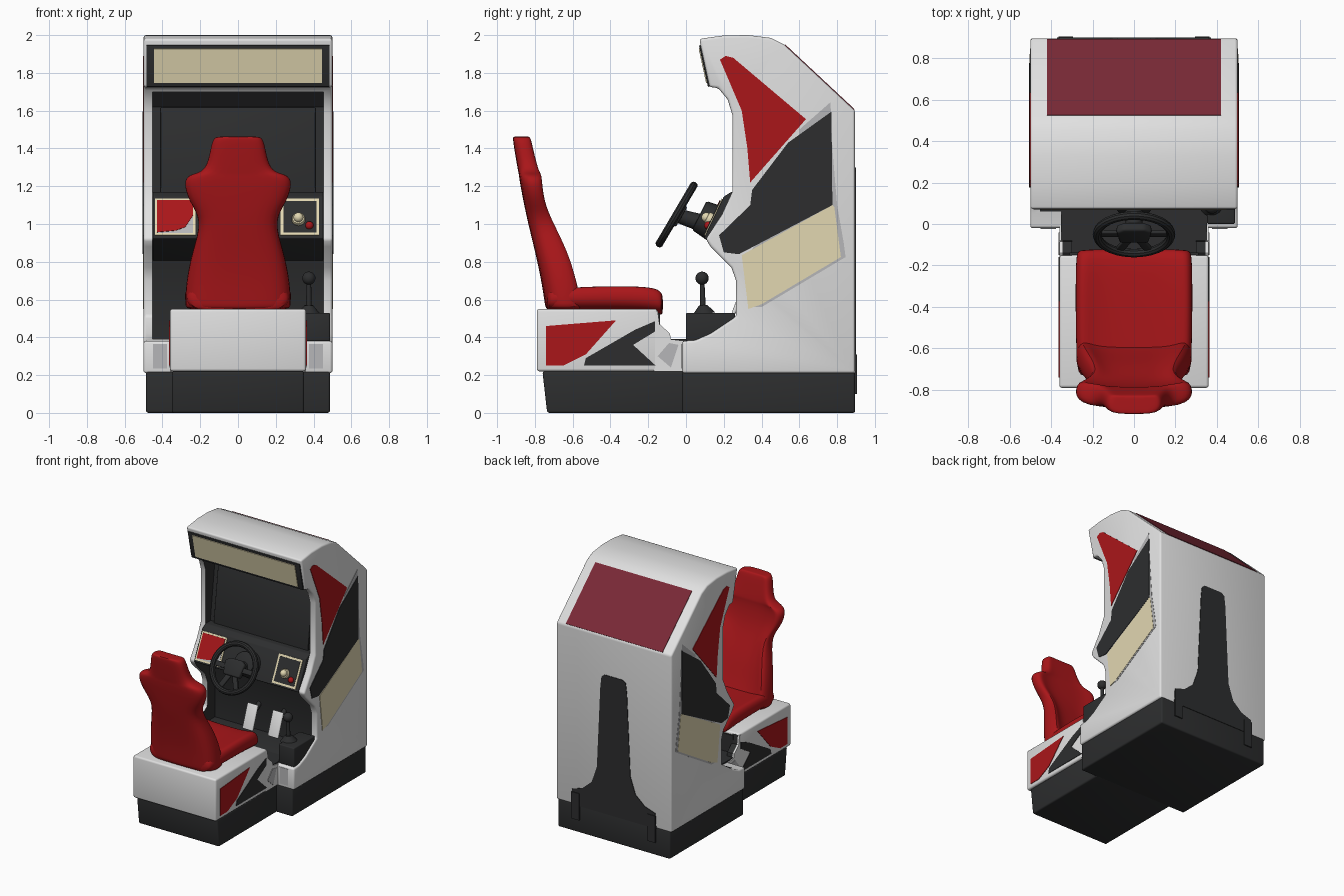
import bpy, bmesh, math
from mathutils import Vector, Matrix

cube = bpy.data.objects.get("Cube")
if cube:
    bpy.data.objects.remove(cube, do_unlink=True)


def material(name, rgb):
    m = bpy.data.materials.new(name)
    m.use_nodes = True
    m.diffuse_color = (*rgb, 1)
    bsdf = next(n for n in m.node_tree.nodes if n.type == 'BSDF_PRINCIPLED')
    bsdf.inputs["Base Color"].default_value = (*rgb, 1)
    bsdf.inputs["Roughness"].default_value = 0.6
    return m


white = material("white", (0.75, 0.75, 0.75))
black = material("black", (0.026, 0.027, 0.028))
red = material("red", (0.40, 0.008, 0.010))
tan = material("tan", (0.76, 0.68, 0.44))
grey = material("grey", (0.47, 0.47, 0.48))
maroon = material("maroon", (0.19, 0.022, 0.037))

X, Y, Z = Vector((1, 0, 0)), Vector((0, 1, 0)), Vector((0, 0, 1))
parts = []


def finish(bm, name, mat):
    bmesh.ops.recalc_face_normals(bm, faces=bm.faces)
    me = bpy.data.meshes.new(name)
    bm.to_mesh(me)
    bm.free()
    me.materials.append(mat)
    ob = bpy.data.objects.new(name, me)
    bpy.context.collection.objects.link(ob)
    parts.append(ob)
    return ob


def bevel(ob, width, segments=3):
    if width:
        m = ob.modifiers.new("bevel", 'BEVEL')
        m.width, m.segments, m.limit_method = width, segments, 'ANGLE'
    return ob


def slab(name, pts, mat, origin, u, v, depth, round_edge=0):
    """Outline in the (u, v) plane, extruded along u x v."""
    bm = bmesh.new()
    o, n = Vector(origin), u.cross(v).normalized()
    face = bm.faces.new([bm.verts.new(o + u * a + v * b) for a, b in pts])
    ext = bmesh.ops.extrude_face_region(bm, geom=[face])["geom"]
    bmesh.ops.translate(bm, vec=n * depth, verts=[g for g in ext if isinstance(g, bmesh.types.BMVert)])
    return bevel(finish(bm, name, mat), round_edge)


def prism(name, pts, mat, x0, x1, round_edge=0):
    return slab(name, pts, mat, (x0, 0, 0), Y, Z, x1 - x0, round_edge)


def rect(a0, b0, a1, b1):
    return [(a0, b0), (a1, b0), (a1, b1), (a0, b1)]


def cone(name, p0, p1, r0, r1, mat, sides=24, round_edge=0):
    p0, p1 = Vector(p0), Vector(p1)
    d = p1 - p0
    bm = bmesh.new()
    bmesh.ops.create_cone(bm, cap_ends=True, segments=sides, radius1=r0, radius2=r1, depth=d.length,
                          matrix=Matrix.Translation((p0 + p1) / 2) @ Z.rotation_difference(d).to_matrix().to_4x4())
    return bevel(finish(bm, name, mat), round_edge, 2)


def ball(name, centre, r, mat):
    bm = bmesh.new()
    bmesh.ops.create_uvsphere(bm, u_segments=20, v_segments=12, radius=r, matrix=Matrix.Translation(centre))
    return finish(bm, name, mat)


def loft(name, rows, mat, upright):
    """Padded shape; each row: station, half width, rear, front centre, front edge."""
    bm, rings = bmesh.new(), []
    for s, w, b, fc, fe in rows:
        ring = [(-.88, b), (0, b), (.88, b), (1, (b + fe) / 2), (.9, fe),
                (.62, fc), (0, fc), (-.62, fc), (-.9, fe), (-1, (b + fe) / 2)]
        rings.append([bm.verts.new((k * w, v, s) if upright else (k * w, s, v)) for k, v in ring])
    for a, b in zip(rings, rings[1:]):
        for i in range(len(a)):
            j = (i + 1) % len(a)
            bm.faces.new((a[i], a[j], b[j], b[i]))
    bm.faces.new(rings[0])
    bm.faces.new(rings[-1])
    ob = finish(bm, name, mat)
    ob.modifiers.new("smooth", 'SUBSURF').levels = 2
    return ob


# Cabinet shell, hollowed by a hidden cutter that leaves black inner walls
shell = prism("cabinet_shell", [
    (-.02, .21), (.895, .21), (.895, 1.6), (.52, 1.95), (.45, 1.985), (.33, 2), (.2, 1.998), (.07, 1.98),
    (.125, 1.725), (.17, 1.72), (.22, 1.66), (.245, 1.58), (.245, 1.17), (.19, 1.05), (.105, .92),
    (.13, .88), (.24, .77), (.265, .7), (.265, .51), (.13, .42), (.05, .385), (-.02, .38)], white, -.5, .5, .014)
cutter = prism("recess_cutter", [
    (-.2, .39), (.36, .39), (.36, .78), (.3, .9), (.3, 1.15), (.36, 1.62), (.29, 1.70), (-.2, 1.70)],
    black, -.452, .452)
cutter.hide_render = True
cut = shell.modifiers.new("recess", 'BOOLEAN')
cut.object, cut.operation, cut.solver, cut.material_mode = cutter, 'DIFFERENCE', 'EXACT', 'TRANSFER'

# Plinths
prism("rear_plinth", rect(-.02, 0, .895, .22), black, -.487, .487, .012)
prism("front_plinth", [(-.735, 0), (0, 0), (0, .22), (-.76, .22)], black, -.35, .35, .012)

# Illuminated header, roof panel, screen
head_v = Vector((0, -.055, .255)).normalized()
slab("header_frame", rect(-.485, 0, .485, .225), black, (0, .128, 1.728), X, head_v, .012, .004)
slab("header_panel", rect(-.445, .022, .445, .208), tan, (0, .116, 1.725), X, head_v, .005)
slope = Vector((0, .375, -.35)).normalized()
slab("roof_panel", rect(-.42, .003, .42, .505), maroon, (0, .52, 1.95), X, slope, .004)
screen_v = Vector((0, .06, .47)).normalized()
slab("screen_bezel", rect(-.41, .0, .41, .46), black, (0, .295, 1.16), X, screen_v, .015, .005)

# Dashboard with two instrument panels
prism("dashboard", [(.095, .925), (.36, .8), (.36, 1.17), (.24, 1.17), (.2, 1.145)], black, -.452, .452, .006)
dash_v = Vector((0, .105, .22)).normalized()


def dash(name, pts, mat, lift, depth):
    slab(name, pts, mat, Vector((0, .095, .925)) + X.cross(dash_v) * lift, X, dash_v, depth)


dash("left_panel_border", rect(-.44, .015, -.225, .23), tan, 0, .006)
dash("left_panel_grey", rect(-.428, .027, -.237, .218), grey, .006, .003)
dash("left_panel_red", [(-.428, .03), (-.33, .04), (-.28, .06), (-.237, .13), (-.237, .218), (-.428, .218)],
     red, .009, .003)
dash("right_panel_border", rect(.225, .015, .43, .23), tan, 0, .006)
dash("right_panel_face", rect(.24, .03, .415, .215), black, .006, .003)
cone("key_barrel", (.32, .135, 1.02), (.32, .11, 1.033), .036, .034, tan, 20, .005)
ball("tan_knob", (.32, .108, 1.035), .026, tan)
ball("red_button", (.378, .118, .992), .022, red)

# Steering wheel, built flat and then tilted
tilt = Matrix.Translation((0, -.05, 1.05)) @ Matrix.Rotation(math.radians(59.5), 4, 'X')
bm = bmesh.new()
N, M, R, r = 40, 10, .178, .021
rim = [[bm.verts.new(((R + r * math.cos(q)) * math.cos(p), (R + r * math.cos(q)) * math.sin(p), r * math.sin(q)))
        for q in [math.tau * j / M for j in range(M)]] for p in [math.tau * i / N for i in range(N)]]
for i in range(N):
    for j in range(M):
        a, b, k = rim[i], rim[(i + 1) % N], (j + 1) % M
        bm.faces.new((a[j], b[j], b[k], a[k]))
finish(bm, "steering_wheel_rim", black).matrix_world = tilt
slab("wheel_hub", [(-.07, -.06), (.07, -.06), (.085, .04), (.05, .065), (-.05, .065), (-.085, .04)],
     black, (0, 0, -.03), X, Y, .045, .012).matrix_world = tilt
for i, deg in enumerate((0, 180, 245, 295)):
    spoke = slab(f"wheel_spoke_{i + 1}", rect(.04, -.02, .175, .02), black, (0, 0, -.014), X, Y, .018, .005)
    spoke.matrix_world = tilt @ Matrix.Rotation(math.radians(deg), 4, 'Z')
cone("steering_column", (0, -.03, 1.04), (0, .13, .99), .038, .05, black)
cone("column_housing", (0, .07, 1.045), (0, .19, .985), .085, .105, black, 24, .01)

# Pedals on stalks
for side, x in (("brake", -.07), ("throttle", .15)):
    slab(side + "_pedal", rect(x - .045, 0, x + .045, .19), white, (0, .23, .44), X,
         Vector((0, .35, .94)), .02, .008)
    cone(side + "_stalk", (x, .28, .54), (x, .37, .6), .018, .018, black, 12)

# Gear shifter
prism("shifter_box", [(0, .38), (.26, .38), (.26, .53), (0, .53)], black, .352, .487, .008)
cone("shifter_boot", (.375, .095, .525), (.375, .09, .57), .06, .022, black)
cone("shifter_stick", (.375, .09, .55), (.375, .085, .71), .015, .012, black, 12)
ball("shifter_knob", (.375, .085, .713), .035, black)

# Seat pedestal and footwell
prism("seat_pedestal", rect(-.79, .22, -.15, .55), white, -.36, .36, .014)
prism("pedestal_liner", rect(-.152, .24, -.138, .53), black, -.31, .31)
prism("footwell_floor", rect(-.16, .22, .1, .392), black, -.352, .352)
wall = [(-.17, .22), (0, .22), (0, .38), (-.08, .39), (-.085, .42), (-.14, .47), (-.15, .54), (-.17, .54)]
for s, side in ((1, "left"), (-1, "right")):
    lo, hi = sorted((s * .345, s * .36))
    prism(side + "_footwell_wall", wall, white, lo, hi)
    lo, hi = sorted((s * .30, s * .346))
    prism(side + "_footwell_lining", wall, black, lo, hi)
    lo, hi = sorted((s * .375, s * .45))
    slab(side + "_step_patch", rect(lo, .235, hi, .365), grey, (0, -.02, 0), X, Z, .003)

# Padded seat
loft("seat_back", [
    (.545, .28, -.74, -.56, -.54), (.56, .292, -.745, -.56, -.535), (.70, .285, -.765, -.62, -.55),
    (.86, .25, -.80, -.67, -.60), (1.02, .195, -.84, -.74, -.69), (1.12, .27, -.86, -.77, -.735),
    (1.22, .30, -.88, -.785, -.745), (1.265, .27, -.885, -.785, -.75), (1.275, .175, -.888, -.785, -.77),
    (1.40, .15, -.91, -.81, -.81), (1.46, .135, -.918, -.825, -.82), (1.463, .10, -.91, -.835, -.83)], red, True)
loft("seat_cushion", [
    (-.74, .26, .54, .63, .65), (-.72, .285, .535, .64, .67), (-.5, .292, .535, .645, .69),
    (-.2, .292, .53, .65, .69), (-.13, .285, .515, .635, .66), (-.122, .26, .53, .60, .62)], red, False)

# Side graphics, mirrored on both flanks: outline, colour, flank offset, lift
graphics = {
    "upper_red": ([(.18, 1.87), (.21, 1.89), (.25, 1.88), (.635, 1.555), (.34, 1.22), (.325, 1.4), (.295, 1.6)],
                  red, .5, .004),
    "grey_backing": ([(.765, 1.645), (.6, 1.5), (.6, 1.2), (.3, .8), (.34, .56), (.4, .56), (.845, .825),
                      (.835, .9), (.8, 1.1), (.775, 1.4)], grey, .5, .002),
    "middle_black": ([(.77, 1.595), (.54, 1.43), (.35, 1.18), (.34, 1.10), (.175, .94), (.2, .85), (.28, .84),
                      (.775, 1.1)], black, .5, .005),
    "lower_tan": ([(.295, .835), (.775, 1.1), (.785, 1.09), (.82, .825), (.4, .575), (.33, .55)], tan, .5, .004),
    "pedestal_red": ([(-.74, .25), (-.74, .46), (-.37, .49), (-.53, .31), (-.65, .25)], red, .36, .004),
    "pedestal_black": ([(-.54, .25), (-.53, .29), (-.27, .44), (-.165, .485), (-.165, .43), (-.28, .36),
                        (-.16, .25)], black, .36, .004),
    "footwell_grey": ([(-.08, .24), (-.04, .36), (-.09, .37), (-.15, .3)], grey, .36, .003),
}
for name, (pts, mat, x, lift) in graphics.items():
    prism("left_" + name, pts, mat, x - .001, x + lift)
    prism("right_" + name, pts, mat, -x - lift, -x + .001)

# Back stripe flaring towards the plinth, with caster slots
half = [(.37, .21), (.36, .33), (.27, .36), (.19, .43), (.145, .56), (.115, 1.2), (.105, 1.28), (.08, 1.3)]
slab("back_stripe", half + [(-a, b) for a, b in reversed(half)], black, (0, .895, 0), -X, Z, .004)
for s, side in ((1, "left"), (-1, "right")):
    slab(side + "_caster_cover", rect(s * .33 - .035, .1, s * .33 + .035, .31), black, (0, .895, 0), X, Z, -.009)

# Apply modifiers, drop the cutter, shade smooth with sharp edges kept
bpy.context.view_layer.update()
for ob in parts:
    bpy.ops.object.select_all(action='DESELECT')
    ob.select_set(True)
    bpy.context.view_layer.objects.active = ob
    if ob is not cutter:
        for m in list(ob.modifiers):
            bpy.ops.object.modifier_apply(modifier=m.name)
        bpy.ops.object.shade_smooth_by_angle(angle=math.radians(35))
bpy.data.objects.remove(cutter, do_unlink=True)
